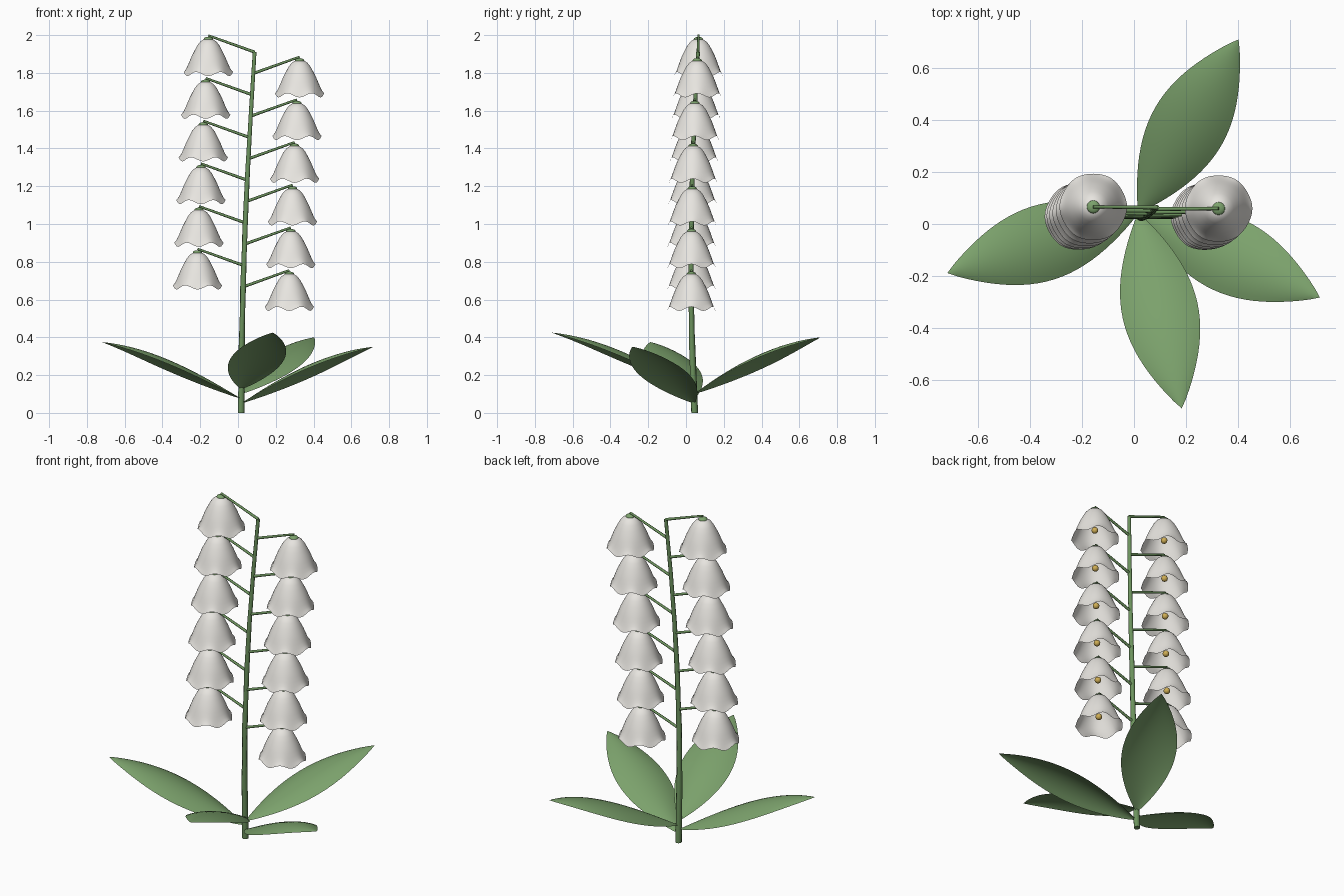
import bpy, bmesh, math
from mathutils import Vector

if "Cube" in bpy.data.objects:
    bpy.data.objects.remove(bpy.data.objects["Cube"])


def material(name, rgb):
    m = bpy.data.materials.new(name)
    m.diffuse_color = (*rgb, 1)
    m.use_nodes = True
    m.node_tree.nodes["Principled BSDF"].inputs["Base Color"].default_value = m.diffuse_color
    return m


PETAL = material("petal_white", (0.82, 0.80, 0.76))
LEAF = material("leaf_green", (0.20, 0.36, 0.15))
STEM = material("stem_green", (0.15, 0.29, 0.11))
GOLD = material("stamen_gold", (0.62, 0.42, 0.09))


def grid_object(name, rows, mat, closed=False):
    """Skin a list of equally long point rows into a smooth surface."""
    bm = bmesh.new()
    vs = [[bm.verts.new(p) for p in row] for row in rows]
    n = len(rows[0])
    for a, b in zip(vs, vs[1:]):
        for j in range(n if closed else n - 1):
            k = (j + 1) % n
            bm.faces.new((a[j], b[j], b[k], a[k]))
    bmesh.ops.remove_doubles(bm, verts=bm.verts, dist=1e-5)
    bmesh.ops.recalc_face_normals(bm, faces=bm.faces)
    me = bpy.data.meshes.new(name)
    bm.to_mesh(me)
    bm.free()
    me.materials.append(mat)
    me.polygons.foreach_set("use_smooth", [True] * len(me.polygons))
    ob = bpy.data.objects.new(name, me)
    bpy.context.collection.objects.link(ob)
    return ob


def tube(name, pts, radii, mat, sides=10):
    """Tapered tube with closed ends along a path."""
    pts = [Vector(p) for p in pts]
    rows = []
    for i, p in enumerate(pts):
        d = pts[min(i + 1, len(pts) - 1)] - pts[max(i - 1, 0)]
        q = d.to_track_quat('Z', 'Y')
        rows.append([p + q @ Vector((radii[i] * math.cos(a), radii[i] * math.sin(a), 0))
                     for a in (2 * math.pi * j / sides for j in range(sides))])
    rows = [[pts[0]] * sides] + rows + [[pts[-1]] * sides]
    # end caps collapse to a fan of triangles
    bm = bmesh.new()
    ring = [[bm.verts.new(p) for p in r] for r in rows[1:-1]]
    for a, b in zip(ring, ring[1:]):
        for j in range(sides):
            k = (j + 1) % sides
            bm.faces.new((a[j], a[k], b[k], b[j])).smooth = True
    bm.faces.new(ring[0][::-1])
    bm.faces.new(ring[-1])
    me = bpy.data.meshes.new(name)
    bm.to_mesh(me)
    bm.free()
    me.materials.append(mat)
    ob = bpy.data.objects.new(name, me)
    bpy.context.collection.objects.link(ob)
    return ob


def ball(name, loc, r, rz, mat):
    bpy.ops.mesh.primitive_uv_sphere_add(segments=16, ring_count=10, radius=1, location=loc)
    ob = bpy.context.object
    ob.name = name
    ob.scale = (r, r, rz)
    ob.data.materials.append(mat)
    bpy.ops.object.shade_smooth()


def interp(table, z):
    for (z0, a), (z1, b) in zip(table, table[1:]):
        if z <= z1:
            return a + (b - a) * (z - z0) / (z1 - z0)
    return table[-1][1]


# gently bowed main stem
XS = [(0, .017), (.35, .020), (.67, .027), (1.0, .038), (1.3, .052), (1.6, .069), (1.91, .088)]
YS = [(0, .046), (.35, .033), (.67, .026), (1.0, .028), (1.3, .034), (1.6, .046), (1.91, .064)]


def stem_at(z):
    return Vector((interp(XS, z), interp(YS, z), z))


tube("stem", [stem_at(z) for z, _ in XS], [.018 - .008 * z / 1.91 for z, _ in XS], STEM)

# bell profile: (radius, drop below the stalk end)
PROFILE = [(.004, .017), (.025, .021), (.042, .032), (.058, .052), (.073, .080), (.087, .108),
           (.098, .135), (.107, .158), (.115, .178), (.122, .192), (.129, .204)]


def bell(name, top):
    rows, n = [], 48
    for i, (r, d) in enumerate(PROFILE):
        wave = max(0, (i - 4) / (len(PROFILE) - 5)) ** 2
        row = []
        for j in range(n):
            a = 2 * math.pi * j / n
            c = math.cos(6 * a)
            rr = r * (1 + .01 * wave * c)
            row.append(top + Vector((rr * math.cos(a), rr * math.sin(a), -d + .011 * wave * c)))
        rows.append(row)
    grid_object(name, rows, PETAL, closed=True)


# twelve flowers alternating right and left
for i in range(12):
    side = 1 if i % 2 == 0 else -1
    base = stem_at(.667 + i * .113)
    top = base + Vector((side * .245, .002, .088))
    tube(f"flower_stalk_{i}", [base, top], [.008, .006], STEM, 8)
    ball(f"flower_cap_{i}", top - Vector((0, 0, .020)), .025, .013, LEAF)
    bell(f"flower_bell_{i}", top)
    ball(f"stamen_{i}", top - Vector((0, 0, .148)), .018, .018, GOLD)

# four arching leaves spiralling by the golden angle
for i in range(4):
    ang = math.radians(-25 - 137.5 * i)
    out = Vector((math.cos(ang), math.sin(ang), 0))
    across = Vector((-out.y, out.x, 0))
    base = Vector((.017, .043, .05 + .025 * i))
    rows = []
    for k in range(25):
        t = k / 24
        w = .147 * max(0, math.sin(math.pi * t)) ** .9
        z = .3 * (.75 * math.sin(math.pi * t / 2) + .25 * t)
        row = []
        for j in range(13):
            s = -1 + j / 6
            droop = .27 * w * s * s
            row.append(base + out * (.772 * t) + across * (w * s) + Vector((0, 0, z - droop)))
        rows.append(row)
    grid_object(f"leaf_{i}", rows, LEAF)
